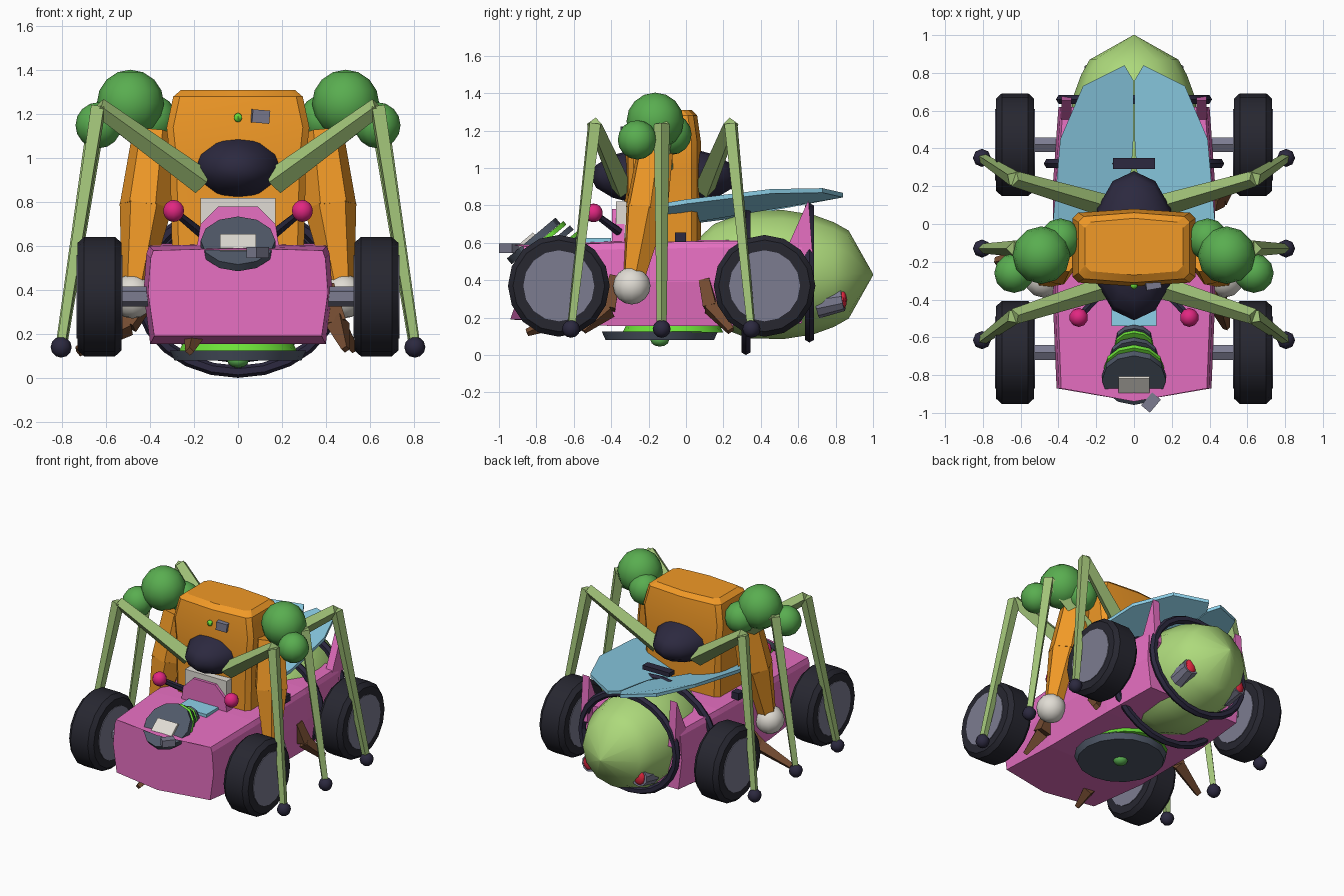
import bpy, bmesh
from math import pi, cos, sin, radians
from mathutils import Vector, Matrix

if "Cube" in bpy.data.objects:
    bpy.data.objects.remove(bpy.data.objects["Cube"])

COL = dict(pink=(.80, .16, .54), orange=(.88, .32, .02), navy=(.025, .022, .05), lime=(.42, .70, .20),
           stalk=(.36, .55, .19), green=(.10, .42, .08), blue=(.27, .64, .82), tyre=(.02, .02, .03),
           hub=(.20, .20, .28), slate=(.08, .10, .14), neon=(.15, .75, .04), white=(.75, .72, .66),
           magenta=(.75, .02, .22), red=(.75, .02, .05), brown=(.17, .07, .03))
MATS = {}


def finish(name, bm, col, smooth=35):
    bmesh.ops.recalc_face_normals(bm, faces=bm.faces)
    me = bpy.data.meshes.new(name)
    bm.to_mesh(me)
    bm.free()
    ob = bpy.data.objects.new(name, me)
    bpy.context.collection.objects.link(ob)
    if col not in MATS:
        MATS[col] = bpy.data.materials.new(col)
        MATS[col].diffuse_color = (*COL[col], 1)
    me.materials.append(MATS[col])
    if smooth:
        bpy.ops.object.select_all(action='DESELECT')
        ob.select_set(True)
        bpy.context.view_layer.objects.active = ob
        bpy.ops.object.shade_smooth_by_angle(angle=radians(smooth))
    return ob


def ball(name, loc, r, col, seg=12, rings=8):
    r = r if isinstance(r, tuple) else (r, r, r)
    bm = bmesh.new()
    bmesh.ops.create_uvsphere(bm, u_segments=seg, v_segments=rings, radius=1,
                              matrix=Matrix.Translation(loc) @ Matrix.Diagonal((*r, 1)))
    return finish(name, bm, col, 50)


def limb(name, pts, radii, col, seg=4):
    """Chain of tapered prisms through the points."""
    bm = bmesh.new()
    for a, b, r1, r2 in zip(pts, pts[1:], radii, radii[1:]):
        a, b = Vector(a), Vector(b)
        d = b - a
        m = Matrix.Translation((a + b) / 2) @ d.to_track_quat('Z', 'Y').to_matrix().to_4x4()
        bmesh.ops.create_cone(bm, cap_ends=True, segments=seg, radius1=r1, radius2=r2, depth=d.length, matrix=m)
    return finish(name, bm, col, 30 if seg > 6 else 0)


def box(name, loc, size, col, rot=(0, 0, 0)):
    bm = bmesh.new()
    m = Matrix.Translation(loc)
    for a, ax in zip(rot, 'XYZ'):
        m = m @ Matrix.Rotation(radians(a), 4, ax)
    bmesh.ops.create_cube(bm, size=1, matrix=m @ Matrix.Diagonal((*size, 1)))
    return finish(name, bm, col, 0)


def loft(name, rings, col, smooth=35):
    """Skin between equal-length closed rings, capped at both ends."""
    bm = bmesh.new()
    vs = [[bm.verts.new(p) for p in r] for r in rings]
    n = len(vs[0])
    for a, b in zip(vs, vs[1:]):
        for i in range(n):
            bm.faces.new((a[i], a[(i + 1) % n], b[(i + 1) % n], b[i]))
    bm.faces.new(vs[0])
    bm.faces.new(vs[-1])
    return finish(name, bm, col, smooth)


def ring(name, y, z, rx, rz, minor, n=24, k=6):
    rings = [[((rx + minor * cos(t)) * cos(a), y + minor * sin(t), z + (rz + minor * cos(t)) * sin(a))
              for t in [2 * pi * j / k for j in range(k)]] for a in [2 * pi * i / n for i in range(n + 1)]]
    return loft(name, rings, 'navy', 50)


# Car body
def body_ring(y, h, z0, z1, nose=0):
    return [(0, y - nose, z1 + .01), (h * .94, y, z1), (h * .97, y, z1 - .035), (h, y, .39), (h * .93, y, z0),
            (0, y - nose, z0), (-h * .93, y, z0), (-h, y, .39), (-h * .97, y, z1 - .035), (-h * .94, y, z1)]


loft('car_body', [body_ring(-.87, .41, .19, .58, .07), body_ring(-.4, .43, .155, .60),
                  body_ring(.2, .43, .155, .61), body_ring(.62, .40, .17, .60)], 'pink', 0)

# Abdomen turned around the y axis, with two bands
prof = [(-.02, .03), (.03, .16), (.15, .27), (.33, .34), (.52, .345), (.68, .32), (.79, .28), (.87, .235), (1, .004)]
loft('abdomen', [[(r * cos(2 * pi * i / 12), y, .43 + r * sin(2 * pi * i / 12)) for i in range(12)]
                 for y, r in prof], 'lime', 35)
ring('abdomen_band_front', .32, .40, .45, .372, .028)
ring('abdomen_band_rear', .66, .44, .385, .345, .028)


# Torso
def torso_ring(z, h, y0, y1):
    c, m = .03, .02
    return [(-h + c, y0, z), (0, y0 - m, z), (h - c, y0, z), (h, y0 + c, z), (h, y1 - c, z),
            (h - c, y1, z), (0, y1 + m, z), (-h + c, y1, z), (-h, y1 - c, z), (-h, y0 + c, z)]


loft('torso', [torso_ring(.56, .30, -.31, .06), torso_ring(1.0, .31, -.31, .06), torso_ring(1.14, .325, -.31, .06),
               torso_ring(1.28, .295, -.29, .04), torso_ring(1.31, .26, -.25, .01)], 'orange', 25)
ball('head', (0, -.115, .955), (.225, .395, .16), 'navy', 12, 8)
ball('torso_stud', (0, -.325, 1.185), .022, 'neon', 6, 4)
box('torso_box', (.10, -.315, 1.19), (.08, .06, .06), 'hub', (0, 5, 10))
box('wing_bar', (0, .32, .84), (.22, .06, .03), 'navy')

for s, side in ((1, 'right'), (-1, 'left')):
    # Wheels
    for y, end in ((-.68, 'front'), (.42, 'rear')):
        loft(f'{end}_{side}_tyre', [[(s * x, y + r * cos(2 * pi * i / 16), .37 + r * sin(2 * pi * i / 16))
             for i in range(16)] for x, r in ((.53, .18), (.53, .245), (.56, .272), (.70, .272), (.73, .245),
                                              (.73, .18))], 'tyre', 40)
        limb(f'{end}_{side}_hub', [(s * .525, y, .37), (s * .735, y, .37)], (.19, .19), 'hub', 16)
        limb(f'{end}_{side}_axle', [(s * .38, y, .37), (s * .54, y, .37)], (.045, .045), 'hub', 6)
    # Jointed side legs
    for hip, knee, foot, end in ((-.34, -.49, -.615, 'front'), (-.12, -.13, -.13, 'middle'), (.10, .24, .35, 'rear')):
        f = (s * .805, foot, .14)
        limb(f'{end}_{side}_leg', [(s * .16, hip, .89), (s * .635, knee, 1.235), f], (.06, .042, .026), 'stalk')
        ball(f'{end}_{side}_foot', f, .048, 'navy', 8, 6)
    # Shoulders, arms and fists
    for i, (p, r) in enumerate((((.49, -.165, 1.25), .153), ((.635, -.26, 1.15), .105), ((.39, -.08, 1.18), .11))):
        ball(f'{side}_shoulder_{i}', (s * p[0], *p[1:]), r, 'green')
    limb(f'{side}_arm', [(s * .38, -.16, 1.12), (s * .42, -.21, .78), (s * .47, -.28, .40)],
         (.10, .12, .06), 'orange', 6)
    ball(f'{side}_fist', (s * .48, -.29, .37), .10, 'white')
    # Wings, tilted up outwards
    out = [(.37, -.27, .775), (.43, 0, .82), (.39, .45, .875), (.27, .73, .88), (.05, .84, .855),
           (.003, .76, .84), (.003, .45, .80), (.02, .2, .735), (.12, -.08, .70)]
    loft(f'{side}_wing', [[(s * x, y, z + d) for x, y, z in out] for d in (-.012, .012)], 'blue', 0)
    # Tail fins
    fin = [(.53, .55), (.655, .83), (.68, .5), (.6, .45)]
    loft(f'{side}_fin', [[(s * x, y, z) for y, z in fin] for x in (.33, .385)], 'pink', 0)
    # Tail lights
    limb(f'{side}_tail_light', [(s * .19, .70, .27), (s * .205, .84, .295)], (.075, .06), 'hub', 10)
    ball(f'{side}_tail_lamp', (s * .205, .835, .295), (.045, .025, .055), 'red', 10, 6)
    # Feelers
    p = (s * .293, -.495, .76)
    limb(f'{side}_feeler', [(s * .17, -.36, .66), p], (.024, .018), 'navy', 6)
    ball(f'{side}_feeler_tip', p, .05, 'magenta', 10, 8)
    box(f'{side}_body_nut', (s * .40, -.03, .63), (.06, .06, .05), 'navy')

# Brown claws
limb('front_claw_right', [(.41, -.38, .42), (.45, -.42, .25), (.49, -.55, .13)], (.04, .06, .02), 'brown')
limb('front_claw_left', [(-.41, -.10, .36), (-.50, -.14, .24), (-.73, -.20, .12)], (.04, .05, .025), 'brown')
limb('rear_claw_right', [(.41, .10, .40), (.45, .13, .26), (.53, .24, .13)], (.04, .05, .025), 'brown')
limb('chin_claw', [(-.20, -.70, .18), (-.22, -.85, .12)], (.045, .02), 'brown')

# Bonnet seat and scoop
box('white_collar', (0, -.34, .72), (.34, .07, .20), 'white')
scoop = [(-.19, .58), (.19, .58), (.17, .70), (.09, .78), (-.09, .78), (-.17, .70)]
loft('bonnet_scoop', [[(x, y, z) for x, z in scoop] for y in (-.395, -.33)], 'pink', 0)
box('bonnet_glass', (0, -.47, .61), (.24, .14, .03), 'blue')

# Tilted disc stack on the bonnet
n = Vector((0, -sin(radians(40)), cos(radians(40))))
for i, (y, r, t, col) in enumerate(((-.815, .17, .04, 'slate'), (-.77, .16, .025, 'neon'), (-.71, .13, .03, 'slate'),
                                    (-.65, .105, .02, 'neon'), (-.62, .10, .03, 'slate'))):
    c = Vector((0, y, .61 - .006 * i))
    limb(f'bonnet_disc_{i}', [c - n * t / 2, c + n * t / 2], (r, r), col, 12)
box('bonnet_plate', (0, -.85, .615), (.165, .10, .02), 'white', (40, 0, 0))
box('bonnet_nozzle', (.09, -.945, .57), (.06, .09, .05), 'hub', (0, 0, -40))

# Underside disc
limb('belly_ring', [(0, -.07, .12), (0, -.07, .16)], (.27, .25), 'neon', 16)
limb('belly_disc', [(0, -.14, .08), (0, -.14, .125)], (.29, .31), 'slate', 16)
ball('belly_knob', (0, -.14, .08), (.05, .05, .035), 'green', 8, 6)

for m in bpy.data.materials:
    if m.users and not m.is_grease_pencil:
        m.use_nodes = True
        m.node_tree.nodes["Principled BSDF"].inputs["Base Color"].default_value = m.diffuse_color
